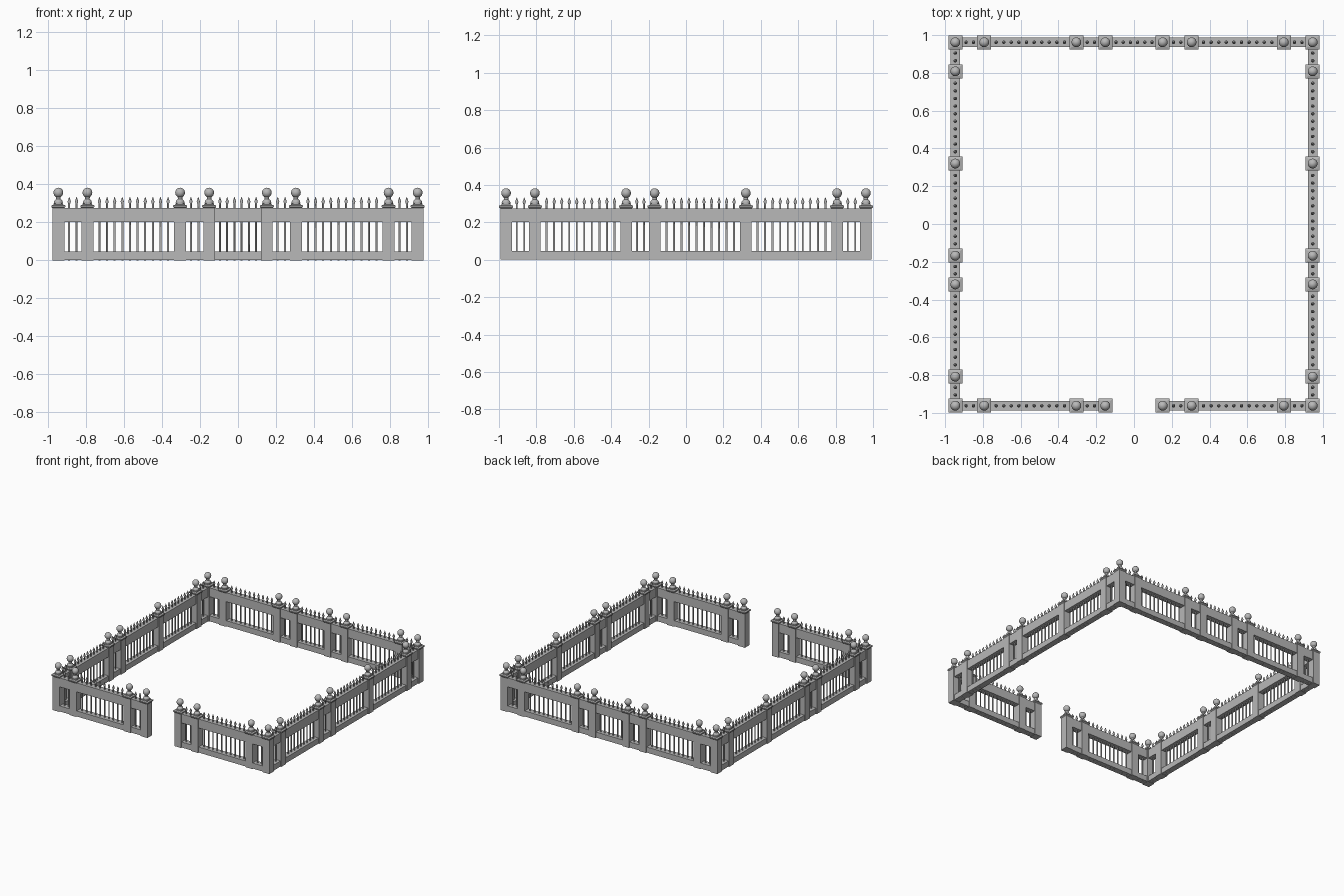
import bpy, bmesh
from math import pi, cos, sin

cube = bpy.data.objects.get("Cube")
if cube:
    bpy.data.objects.remove(cube, do_unlink=True)

stone = bpy.data.materials.new("grey_stone")
stone.use_nodes = True
stone.diffuse_color = (0.48, 0.48, 0.48, 1)
bsdf = stone.node_tree.nodes["Principled BSDF"]
bsdf.inputs["Base Color"].default_value = (0.48, 0.48, 0.48, 1)
bsdf.inputs["Roughness"].default_value = 0.8


def finish(name, bm, smooth=False):
    mesh = bpy.data.meshes.new(name)
    bmesh.ops.recalc_face_normals(bm, faces=bm.faces)
    bm.to_mesh(mesh)
    bm.free()
    mesh.materials.append(stone)
    obj = bpy.data.objects.new(name, mesh)
    bpy.context.collection.objects.link(obj)
    if smooth:
        bpy.ops.object.select_all(action='DESELECT')
        bpy.context.view_layer.objects.active = obj
        obj.select_set(True)
        bpy.ops.object.shade_smooth_by_angle(angle=pi / 4)


def lathe(bm, x, y, profile, sides):
    """Stack rings of (radius, z) at a place and join them."""
    rings = []
    for r, z in profile:
        rings.append([bm.verts.new((x + r * cos(2 * pi * (i + .5) / sides),
                                    y + r * sin(2 * pi * (i + .5) / sides), z))
                      for i in range(sides)])
    for a, b in zip(rings, rings[1:]):
        for i in range(sides):
            j = (i + 1) % sides
            bm.faces.new((a[i], a[j], b[j], b[i]))
    bm.faces.new(rings[0][::-1])
    bm.faces.new(rings[-1])


def square(bm, x, y, profile):
    """Square column from (half width, z) levels."""
    lathe(bm, x, y, [(h * 2 ** .5, z) for h, z in profile], 4)


def box(bm, lo, hi):
    verts = bmesh.ops.create_cube(bm, size=1)["verts"]
    for v in verts:
        v.co = [(a + b) / 2 + c * (b - a) for a, b, c in zip(lo, hi, v.co)]


# Post places along each side
X, Y = 0.946, 0.962
half = [-X, -0.793, -0.305, -0.152]
mirrored = [-x for x in reversed(half)]
side = [-Y, -0.808, -0.32, -0.168, 0.32, 0.808, Y]
runs = [("front_right", half, 0, -Y), ("front_left", mirrored, 0, -Y),
        ("back", half + mirrored, 0, Y),
        ("right", side, 1, -X), ("left", side, 1, X)]


def place(axis, t, across):
    return (t, across) if axis == 0 else (across, t)


# Rails and pointed bars
THICK = 0.025
bars = bmesh.new()
posts = set()
for name, stops, axis, across in runs:
    for part, z0, z1 in (("bottom_rail", 0.002, 0.047), ("top_rail", 0.202, 0.275)):
        bm = bmesh.new()
        box(bm, (*place(axis, stops[0], across - THICK), z0),
            (*place(axis, stops[-1], across + THICK), z1))
        finish(f"{name}_{part}", bm)
    for a, b in zip(stops, stops[1:]):
        count = 2 if b - a < 0.2 else 6 if b - a < 0.4 else 10
        margin = 0.057 if count < 10 else 0.063
        for k in range(count):
            t = a + margin + (b - a - 2 * margin) * k / (count - 1)
            lathe(bars, *place(axis, t, across),
                  [(0.0055, 0), (0.0055, 0.298), (0.0095, 0.309), (0.001, 0.333)], 8)
    posts.update(place(axis, t, across) for t in stops)
finish("pointed_bars", bars, True)

# Posts with stepped caps and ball finials
shafts, caps, necks, balls = (bmesh.new() for _ in range(4))
for x, y in sorted(posts):
    square(shafts, x, y, [(0.031, 0), (0.031, 0.281)])
    square(caps, x, y, [(0.031, 0.274), (0.037, 0.281), (0.037, 0.289),
                        (0.025, 0.293), (0.025, 0.3)])
    lathe(necks, x, y, [(0.022, 0.298), (0.024, 0.306), (0.021, 0.314),
                        (0.012, 0.322), (0.013, 0.336)], 16)
    lathe(balls, x, y, [(max(0.026 * sin(pi * k / 12), 0.0005),
                         0.356 - 0.026 * cos(pi * k / 12)) for k in range(13)], 20)
finish("post_shafts", shafts)
finish("post_caps", caps)
finish("finial_necks", necks, True)
finish("finial_balls", balls, True)
